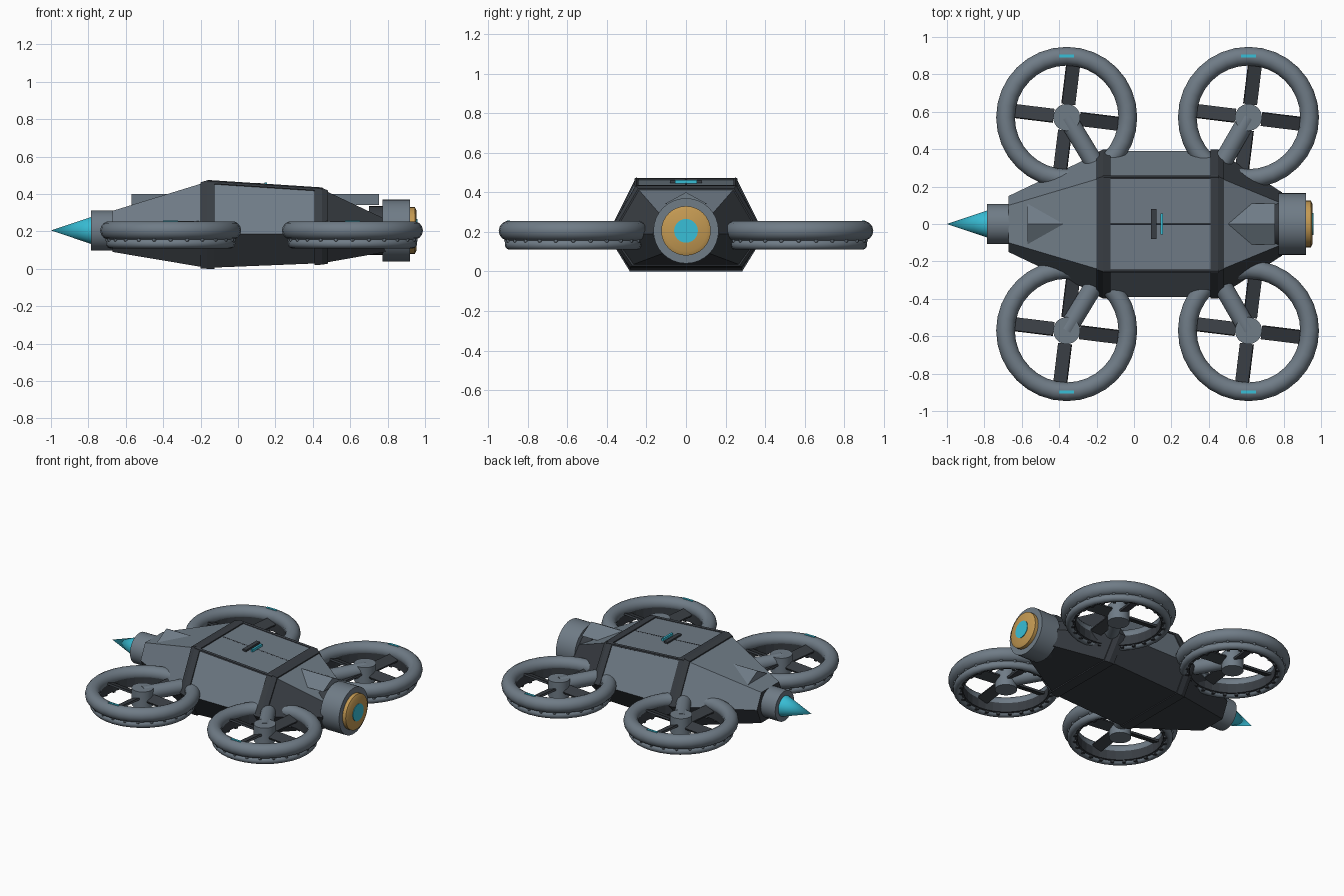
import bpy, bmesh, math
from mathutils import Vector

cube = bpy.data.objects.get("Cube")
if cube:
    bpy.data.objects.remove(cube, do_unlink=True)


def material(name, rgb):
    m = bpy.data.materials.new(name)
    m.use_nodes = True
    m.diffuse_color = (*rgb, 1)
    m.node_tree.nodes["Principled BSDF"].inputs["Base Color"].default_value = (*rgb, 1)
    return m


GREY = material("steel grey", (0.16, 0.20, 0.24))
DARK = material("dark graphite", (0.04, 0.047, 0.056))
CYAN = material("glowing cyan", (0.04, 0.52, 0.68))
GOLD = material("bronze", (0.55, 0.32, 0.085))


def finish(obj, name, mat, smooth=True):
    obj.name = name
    obj.data.materials.append(mat)
    if smooth:
        bpy.ops.object.shade_smooth_by_angle(angle=math.radians(40))
    return obj


def tube(name, p, q, r, mat, r2=None, sides=32):
    p, q = Vector(p), Vector(q)
    bpy.ops.mesh.primitive_cone_add(vertices=sides, radius1=r, radius2=r if r2 is None else r2,
                                    depth=(q - p).length, location=(p + q) / 2)
    obj = bpy.context.object
    obj.rotation_euler = (q - p).to_track_quat('Z', 'Y').to_euler()
    return finish(obj, name, mat)


def box(name, loc, size, mat, rot=(0, 0, 0)):
    bpy.ops.mesh.primitive_cube_add(size=1, location=loc, rotation=rot)
    obj = bpy.context.object
    obj.scale = size
    return finish(obj, name, mat, False)


def torus(name, loc, major, minor, mat):
    bpy.ops.mesh.primitive_torus_add(location=loc, major_radius=major, minor_radius=minor,
                                     major_segments=32, minor_segments=14)
    return finish(bpy.context.object, name, mat)


def mesh_object(name, bm, mats):
    bmesh.ops.recalc_face_normals(bm, faces=bm.faces)
    me = bpy.data.meshes.new(name)
    bm.to_mesh(me)
    bm.free()
    for m in mats:
        me.materials.append(m)
    obj = bpy.data.objects.new(name, me)
    bpy.context.collection.objects.link(obj)
    return obj


# Hull stations: x, then half-width and height of the top, waist and bottom
STATIONS = [
    (-0.67, 0.10, 0.31, 0.15, 0.20, 0.10, 0.09),
    (-0.165, 0.25, 0.465, 0.39, 0.185, 0.28, 0.005),
    (0.45, 0.25, 0.425, 0.39, 0.185, 0.28, 0.03),
    (0.79, 0.11, 0.265, 0.17, 0.19, 0.12, 0.09),
]


def section(x):
    for a, b in zip(STATIONS, STATIONS[1:]):
        if x <= b[0]:
            t = (x - a[0]) / (b[0] - a[0])
            return [u + (v - u) * t for u, v in zip(a, b)]


def loft(name, xs, grow, dark_rule):
    bm = bmesh.new()
    rings = []
    for x in xs:
        _, wt, zt, wm, zm, wb, zb = section(x)
        half = [(wt + grow / 2, zt + grow), (wm + grow, zm), (wb + grow / 2, max(0, zb - grow))]
        loop = half + [(-w, z) for w, z in reversed(half)]
        rings.append([bm.verts.new((x, w, z)) for w, z in loop])
    for i, (a, b) in enumerate(zip(rings, rings[1:])):
        for j in range(6):
            k = (j + 1) % 6
            face = bm.faces.new((a[j], a[k], b[k], b[j]))
            face.material_index = int(dark_rule(i, j))
    for end in (rings[0], rings[-1]):
        bm.faces.new(end).material_index = 1
    return mesh_object(name, bm, [GREY, DARK])


# Hull: dark belly and dark tail flanks; dark bands around the two shoulders
loft("hull", [s[0] for s in STATIONS], 0, lambda i, j: j in (1, 2, 3) or (i == 2 and j != 5))
loft("front_band", [-0.2, -0.165, -0.125], 0.008, lambda i, j: True)
loft("rear_band", [0.41, 0.45, 0.48], 0.008, lambda i, j: True)

# Low ridged spine emerging from nose and tail slopes
bm = bmesh.new()
ends = [[bm.verts.new((x, y, z)) for y, z in ((-0.11, 0.34), (0, 0.4), (0.11, 0.34))]
        for x in (-0.57, 0.755)]
for j in range(3):
    k = (j + 1) % 3
    bm.faces.new((ends[0][j], ends[0][k], ends[1][k], ends[1][j]))
for e in ends:
    bm.faces.new(e)
mesh_object("spine", bm, [GREY])

# Trim along the roof edges, centre seam and roof light
for side in (-1, 1):
    tube("roof_edge_trim", (-0.165, side * 0.25, 0.463), (0.45, side * 0.25, 0.423), 0.012, DARK, sides=6)
tube("roof_seam", (-0.16, 0, 0.463), (0.45, 0, 0.423), 0.005, DARK, sides=6)
box("roof_vent", (0.105, 0, 0.45), (0.03, 0.16, 0.018), DARK)
box("roof_light", (0.148, 0, 0.452), (0.014, 0.11, 0.02), CYAN)

# Nose collar and spike
AXIS = 0.205
tube("nose_collar", (-0.785, 0, AXIS), (-0.6, 0, AXIS), 0.107, GREY)
tube("nose_spike", (-0.785, 0, AXIS), (-1.0, 0, AXIS), 0.072, CYAN, 0)

# Tail engine
tube("engine_casing", (0.7, 0, AXIS), (0.775, 0, AXIS), 0.13, DARK)
tube("engine_housing", (0.772, 0, AXIS), (0.92, 0, AXIS), 0.165, GREY)
tube("engine_nozzle", (0.91, 0, AXIS), (0.945, 0, AXIS), 0.125, GOLD)
tube("engine_nozzle_lip", (0.945, 0, AXIS), (0.955, 0, AXIS), 0.125, GOLD, 0.105)
tube("engine_core", (0.95, 0, AXIS), (0.959, 0, AXIS), 0.06, CYAN)


def duct_liner(x, y):
    bm = bmesh.new()
    loops = []
    for r, z in ((0.28, 0.125), (0.28, 0.215), (0.31, 0.215), (0.31, 0.125)):
        loops.append(bmesh.ops.create_circle(bm, segments=32, radius=r)["verts"])
        for v in loops[-1]:
            v.co += Vector((x, y, z))
    for a, b in zip(loops, loops[1:] + loops[:1]):
        for j in range(32):
            k = (j + 1) % 32
            bm.faces.new((a[j], a[k], b[k], b[j]))
    return mesh_object("duct_liner", bm, [DARK])


def rotor(x, y, root_x):
    side = 1 if y > 0 else -1
    torus("duct_ring", (x, y, 0.205), 0.327, 0.05, GREY)
    torus("duct_lower_ring", (x, y, 0.135), 0.32, 0.026, GREY)
    duct_liner(x, y)
    # Bolts outside and dark studs beneath the lower ring
    for n in range(24):
        a = n * math.tau / 24
        c, s = math.cos(a), math.sin(a)
        bpy.ops.mesh.primitive_uv_sphere_add(segments=8, ring_count=6, radius=0.011,
                                             location=(x + 0.338 * c, y + 0.338 * s, 0.155))
        finish(bpy.context.object, "duct_bolt", GREY)
        box("duct_stud", (x + 0.298 * c, y + 0.298 * s, 0.121), (0.025, 0.02, 0.02), DARK, (0, 0, a))
    # Hub with four pitched blades
    tube("rotor_hub", (x, y, 0.13), (x, y, 0.25), 0.072, GREY)
    for n in range(4):
        a = n * math.pi / 2 - math.radians(7)
        box("rotor_blade", (x + 0.175 * math.cos(a), y + 0.175 * math.sin(a), 0.19),
            (0.21, 0.075, 0.014), DARK, (math.radians(20), 0, a))
    # Strut to the hull and marker light
    tube("rotor_strut", (x, y, 0.205), (root_x, side * 0.29, 0.205), 0.05, GREY)
    box("duct_marker", (x, y + side * 0.327, 0.254), (0.08, 0.016, 0.008), CYAN)


for side in (-1, 1):
    rotor(-0.36, side * 0.57, -0.19)
    rotor(0.612, side * 0.57, 0.45)
